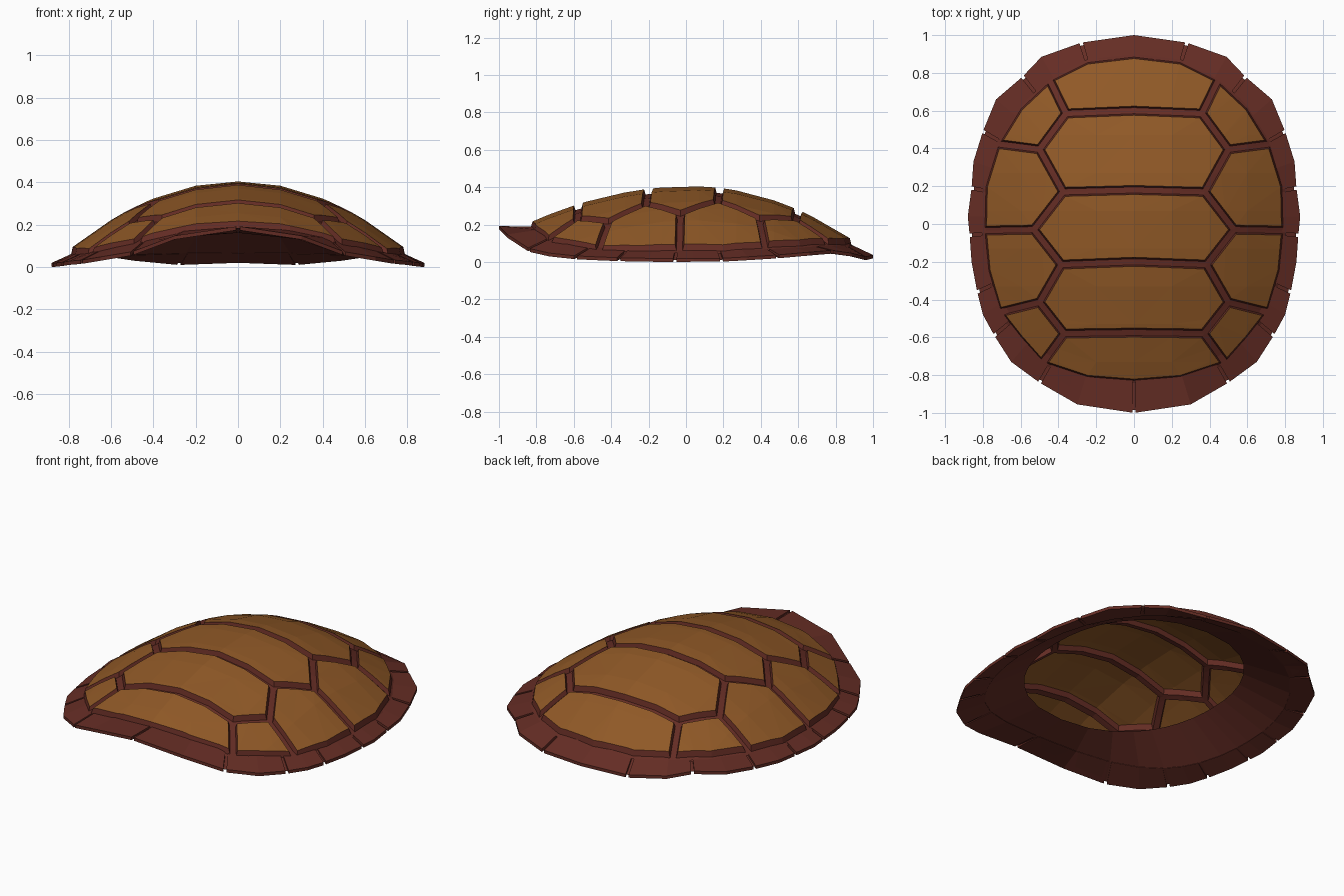
import bpy, bmesh
from mathutils import Vector

if "Cube" in bpy.data.objects:
    bpy.data.objects.remove(bpy.data.objects["Cube"])

def material(name, col):
    m = bpy.data.materials.new(name)
    m.diffuse_color = (*col, 1)
    m.use_nodes = True
    m.node_tree.nodes["Principled BSDF"].inputs["Base Color"].default_value = m.diffuse_color
    return m

OCHRE = material("scute_ochre", (0.28, 0.10, 0.02))
RED = material("rim_brown", (0.13, 0.026, 0.018))

CY, RX, RY, TOP, GROOVE = 0.03, 0.79, 0.86, 0.405, 0.028

def radius(x, y):
    return max(1e-6, (abs(x / RX) ** 2.2 + abs((y - CY) / RY) ** 2.2) ** (1 / 2.2))

def base_z(x, y):
    # height of the dome's lower edge in this direction, lifted at the front
    t = max(-1, min(1, (y - CY) / RY / radius(x, y)))
    return 0.088 + 0.125 * max(0, -t) ** 4 + 0.03 * max(0, t) ** 2

def dome_z(x, y):
    return TOP - (TOP - base_z(x, y)) * radius(x, y) ** 2

def make_object(bm, name, mat):
    me = bpy.data.meshes.new(name)
    bm.to_mesh(me)
    bm.free()
    me.materials.append(mat)
    ob = bpy.data.objects.new(name, me)
    bpy.context.collection.objects.link(ob)
    return ob

# Scute outlines: right halves of the centre row, then the right side row
CENTRE = [
    [(0, .60), (.36, .585), (.45, .77), (.25, .87), (0, .90)],
    [(0, .18), (.375, .17), (.50, .395), (.36, .585), (0, .60)],
    [(0, -.20), (.385, -.215), (.53, -.03), (.375, .17), (0, .18)],
    [(0, -.575), (.37, -.58), (.50, -.415), (.385, -.215), (0, -.20)],
    [(0, -.845), (.25, -.825), (.49, -.745), (.37, -.58), (0, -.575)],
]
SIDE = [
    [(.36, .585), (.50, .395), (.73, .425), (.61, .62), (.45, .77)],
    [(.375, .17), (.53, -.03), (.805, -.035), (.80, .2), (.73, .425), (.50, .395)],
    [(.53, -.03), (.385, -.215), (.50, -.415), (.72, -.47), (.785, -.25), (.805, -.035)],
    [(.50, -.415), (.37, -.58), (.49, -.745), (.61, -.61), (.72, -.47)],
]

def outlines():
    for p in CENTRE:
        yield p + [(-x, y) for x, y in p[::-1] if x > 0]
    for p in SIDE:
        yield p
        yield [(-x, y) for x, y in p]

def plates(name, mat, keep):
    bm = bmesh.new()
    for p in outlines():
        f = bm.faces.new([bm.verts.new((x, y, 0)) for x, y in p])
        f.normal_update()
        if f.normal.z < 0:
            f.normal_flip()
    faces = bm.faces[:]
    bmesh.ops.inset_individual(bm, faces=faces, thickness=0.016, use_even_offset=True)
    bmesh.ops.inset_individual(bm, faces=faces, thickness=0.008, use_even_offset=True)
    for f in bm.faces:
        f.material_index = 0
    for f in faces:
        f.material_index = 1
        for v in f.verts:
            v.co.z = GROOVE
    # facet the flat layout, then bend it over the dome
    for i in range(-4, 5):
        for n, c in (((1, 0, 0), (i * .2, 0, 0)), ((0, 1, 0), (0, i * .2 + .07, 0))):
            bmesh.ops.bisect_plane(bm, geom=bm.verts[:] + bm.edges[:] + bm.faces[:],
                                   plane_co=c, plane_no=n, dist=1e-4)
    bmesh.ops.delete(bm, geom=[f for f in bm.faces if f.material_index != keep], context='FACES')
    for f in bm.faces:
        f.material_index = 0
    bmesh.ops.remove_doubles(bm, verts=bm.verts[:], dist=1e-4)
    for v in bm.verts:
        v.co.z += dome_z(v.co.x, v.co.y) - GROOVE
    bmesh.ops.triangulate(bm, faces=bm.faces[:])
    make_object(bm, name, mat)

plates("scutes", OCHRE, 1)
plates("scute_seams", RED, 0)

# Rim outer edge, front to back on the right: seams and mid points alternate
OUTER = [(0, -1, .185), (.3, -.955, .14), (.5, -.84, .065), (.65, -.73, .04),
         (.74, -.59, .025), (.80, -.48, .02), (.83, -.36, .015), (.86, -.2, .012),
         (.87, -.06, .01), (.88, .04, .012), (.86, .19, .012), (.85, .33, .02),
         (.80, .49, .03), (.73, .66, .045), (.59, .78, .055), (.49, .885, .04),
         (.28, .96, .02), (0, 1, .03)]
ring = [Vector(p) for p in OUTER]
ring += [Vector((-x, y, z)) for x, y, z in OUTER[-2:0:-1]]

def inner(p, k=0.985):
    r = radius(p.x, p.y) / k
    x, y = p.x / r, CY + (p.y - CY) / r
    return Vector((x, y, base_z(x, y) - 0.022))

def loft(bm, sections, loop_ring, loop_section):
    rows = [[bm.verts.new(c) for c in s] for s in sections]
    n, m = len(rows), len(rows[0])
    for i in range(n if loop_ring else n - 1):
        a, b = rows[i], rows[(i + 1) % n]
        for j in range(m if loop_section else m - 1):
            k = (j + 1) % m
            bm.faces.new((a[j], b[j], b[k], a[k]))
    if not loop_ring:
        bm.faces.new(rows[0])
        bm.faces.new(rows[-1][::-1])

# Marginal plates of the rim, separated by narrow gaps
bm = bmesh.new()
up = Vector((0, 0, 1))
for i in range(0, len(ring), 2):
    s, m, e = ring[i], ring[i + 1], ring[(i + 2) % len(ring)]
    stations = [s + (m - s).normalized() * .009, m, e + (m - e).normalized() * .009]
    loft(bm, [(p + up * .008, inner(p), inner(p) - up * .03, p - up * .01) for p in stations],
         False, True)
bmesh.ops.recalc_face_normals(bm, faces=bm.faces[:])
make_object(bm, "rim_plates", RED)

# Continuous rim core with an underside lip rising to the oval opening
bm = bmesh.new()
sections = []
for p in ring:
    i = inner(p)
    o = Vector((p.x * .985, p.y * .985, p.z))
    hole = Vector((i.x * .71, (i.y - CY) * .73, .18))
    sections.append((i - up * .012, o, i - up * .028, hole))
loft(bm, sections, True, False)
bmesh.ops.recalc_face_normals(bm, faces=bm.faces[:])
make_object(bm, "rim_underside", RED)
